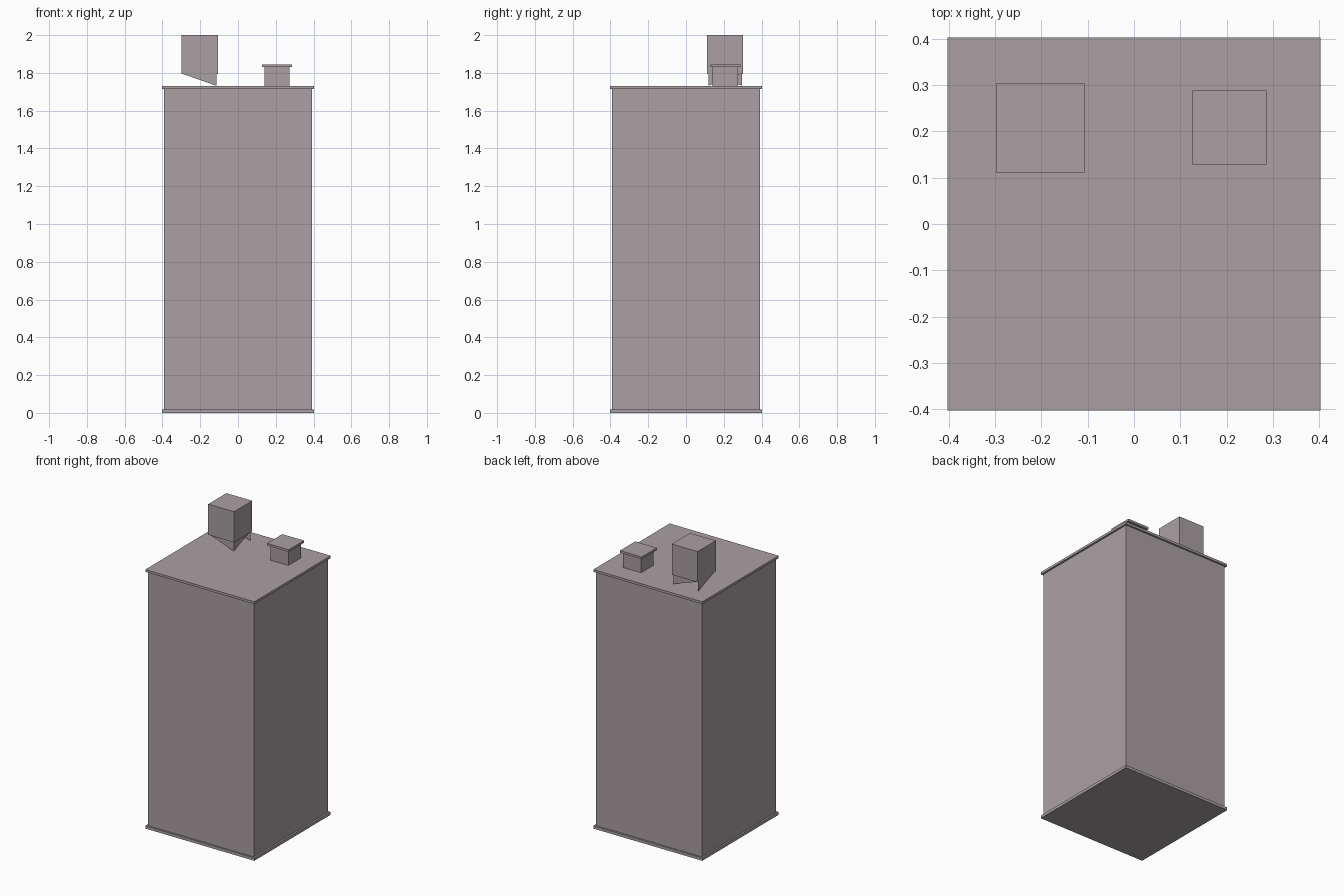
import bpy

if "Cube" in bpy.data.objects:
    bpy.data.objects.remove(bpy.data.objects["Cube"])

mat = bpy.data.materials.new("warm grey")
mat.diffuse_color = (0.40, 0.35, 0.365, 1)
mat.use_nodes = True
mat.node_tree.nodes["Principled BSDF"].inputs["Base Color"].default_value = mat.diffuse_color


def mesh(name, verts, faces):
    me = bpy.data.meshes.new(name)
    me.from_pydata(verts, [], faces)
    me.materials.append(mat)
    ob = bpy.data.objects.new(name, me)
    bpy.context.collection.objects.link(ob)
    return ob


def box(name, x0, x1, y0, y1, z0, z1):
    v = [(x, y, z) for z in (z0, z1) for x, y in ((x0, y0), (x1, y0), (x1, y1), (x0, y1))]
    f = [(3, 2, 1, 0), (4, 5, 6, 7)] + [(i, (i + 1) % 4, (i + 1) % 4 + 4, i + 4) for i in range(4)]
    return mesh(name, v, f)


# Cabinet body with a thin lip at top and bottom
box("cabinet_body", -0.392, 0.391, -0.392, 0.391, 0.01, 1.72)
box("base_plate", -0.403, 0.403, -0.403, 0.403, 0.0, 0.019)
box("top_plate", -0.403, 0.403, -0.403, 0.403, 1.715, 1.731)

# Small capped vent
box("vent_neck", 0.14, 0.273, 0.141, 0.275, 1.73, 1.83)
box("vent_cap", 0.126, 0.286, 0.128, 0.288, 1.83, 1.845)

# Tall flue, resting on triangular plates that come down to the roof
fx0, fx1, fy0, fy1 = -0.298, -0.107, 0.111, 0.303
box("flue_box", fx0, fx1, fy0, fy1, 1.795, 2.0)
e = 0.007
a, b, c, d = fx0 + 0.001, fx1 - e, fy0 + e, fy1 - e
lo, hi = 1.732, 1.796
for name, high, low in (("front", (a, c), (b, c)), ("back", (a, d), (b, d)),
                        ("right", (b, d), (b, c)), ("left", (a, c), (a, d))):
    mesh("flue_plate_" + name, [(*high, hi), (*low, lo), (*low, hi)], [(0, 1, 2)])
